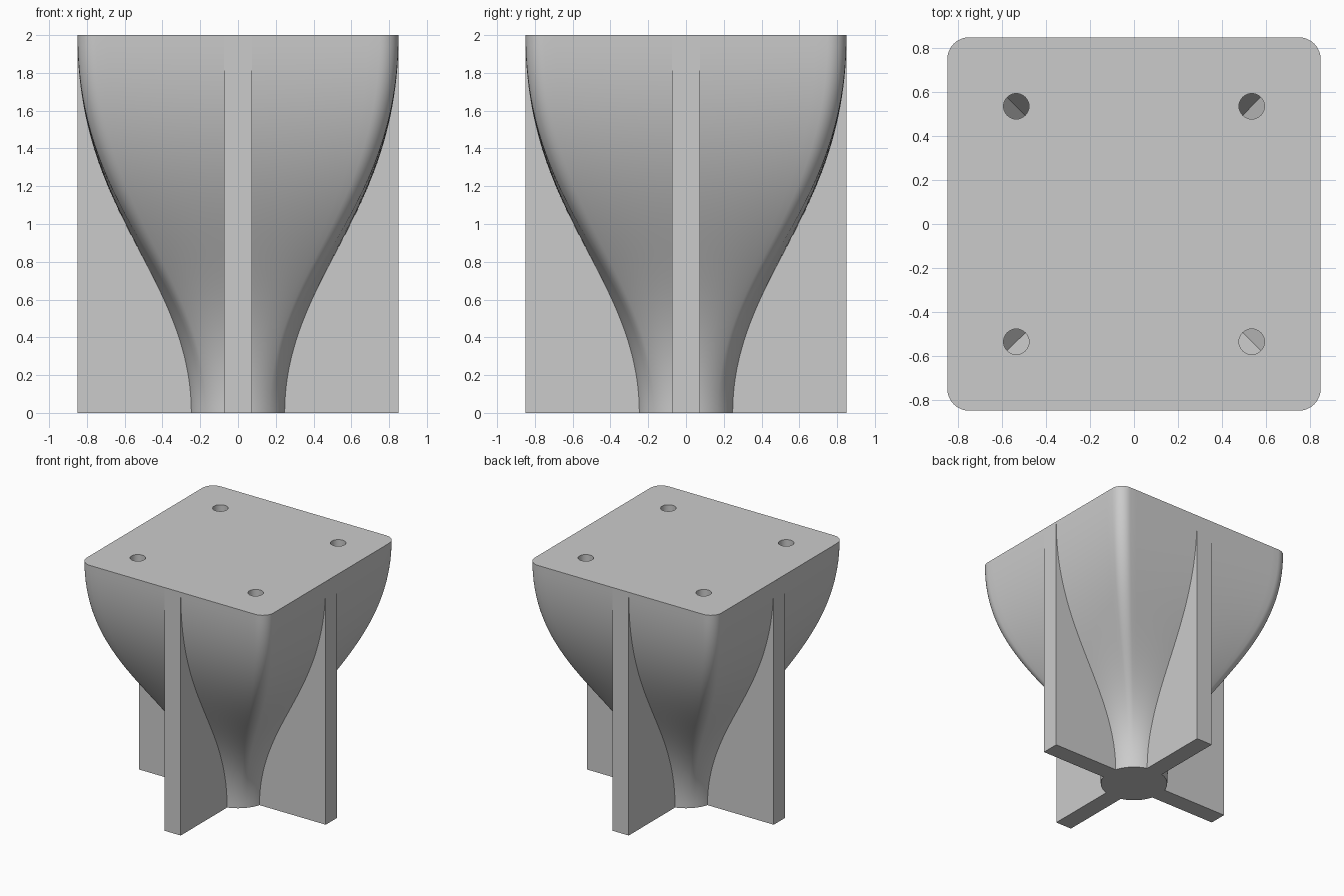
import bpy, bmesh
from math import sin, cos, pi

cube = bpy.data.objects.get("Cube")
if cube:
    bpy.data.objects.remove(cube, do_unlink=True)

HEIGHT, TOP, BASE, CORNER = 2.0, 0.85, 0.258, 0.10
LOW_PULL, HIGH_PULL = 0.75, 0.97
STEPS, SIDE, ARC = 48, 12, 8

grey = bpy.data.materials.new("plain grey")
grey.use_nodes = True
colour = (0.6, 0.6, 0.6, 1)
grey.diffuse_color = colour
grey.node_tree.nodes["Principled BSDF"].inputs["Base Color"].default_value = colour


def add_object(name, bm):
    bmesh.ops.recalc_face_normals(bm, faces=bm.faces)
    mesh = bpy.data.meshes.new(name)
    bm.to_mesh(mesh)
    bm.free()
    mesh.materials.append(grey)
    obj = bpy.data.objects.new(name, mesh)
    bpy.context.collection.objects.link(obj)
    return obj


def sections():
    """Matching points of the round base and the rounded square top."""
    flat = TOP - CORNER
    length = flat + CORNER * pi / 4
    quarter = []
    for i in range(2 * SIDE):
        y = -flat + flat * i / SIDE
        quarter.append((TOP, y, y / length * pi / 4))
    for i in range(ARC):
        a = pi / 2 * i / ARC
        quarter.append((flat + CORNER * cos(a), flat + CORNER * sin(a),
                        (flat + CORNER * a) / length * pi / 4))
    pairs = []
    for q in range(4):
        c, s = round(cos(q * pi / 2)), round(sin(q * pi / 2))
        for x, y, a in quarter:
            a += q * pi / 2
            pairs.append((c * x - s * y, s * x + c * y, BASE * cos(a), BASE * sin(a)))
    return pairs


# Flared body, blended from a circle to a rounded square along an S-shaped curve
bm = bmesh.new()
rings = []
for k in range(STEPS + 1):
    t = k / STEPS
    w = t * t * (3 - 2 * t)
    z = (3 * LOW_PULL * t * (1 - t) ** 2
         + 3 * (HEIGHT - HIGH_PULL) * t * t * (1 - t) + HEIGHT * t ** 3)
    rings.append([bm.verts.new((bx + (x - bx) * w, by + (y - by) * w, z))
                  for x, y, bx, by in sections()])
for low, high in zip(rings, rings[1:]):
    for i in range(len(low)):
        j = (i + 1) % len(low)
        bm.faces.new((low[i], low[j], high[j], high[i]))
bm.faces.new(rings[0][::-1])
bm.faces.new(rings[-1])
body = add_object("flared_body", bm)

# Four screw holes whose floors are two slopes meeting on the diagonal
bm = bmesh.new()
N, R, OFF = 32, 0.058, 0.536
for sx in (-1, 1):
    for sy in (-1, 1):
        top, floor = [], []
        for i in range(N):
            a = 2 * pi * i / N + pi / 4
            x, y = sx * (OFF + R * cos(a)), sy * (OFF + R * sin(a))
            z = 1.5 + 1.5 * (max(abs(x), abs(y)) - OFF)
            top.append(bm.verts.new((x, y, HEIGHT + 0.1)))
            floor.append(bm.verts.new((x, y, z)))
        for i in range(N):
            j = (i + 1) % N
            bm.faces.new((floor[i], floor[j], top[j], top[i]))
        bm.faces.new(top)
        bm.faces.new(floor[:N // 2 + 1])
        bm.faces.new(floor[N // 2:] + floor[:1])
cutter = add_object("hole_cutter", bm)
cutter.hide_render = True
cutter.hide_set(True)

cut = body.modifiers.new("screw_holes", "BOOLEAN")
cut.operation = "DIFFERENCE"
cut.solver = "EXACT"
cut.object = cutter
bpy.context.view_layer.objects.active = body
body.select_set(True)
bpy.ops.object.modifier_apply(modifier=cut.name)
bpy.data.objects.remove(cutter, do_unlink=True)
bpy.ops.object.shade_smooth_by_angle(angle=pi / 6)

# Crossed upright fins, reaching out to the width of the top
THICK = 0.148
for name, size in (("side_fins", (2 * TOP, THICK)), ("front_back_fins", (THICK, 2 * TOP))):
    bm = bmesh.new()
    bmesh.ops.create_cube(bm, size=1)
    high = HEIGHT - 0.005
    bmesh.ops.scale(bm, vec=(*size, high), verts=bm.verts)
    bmesh.ops.translate(bm, vec=(0, 0, high / 2), verts=bm.verts)
    add_object(name, bm)
